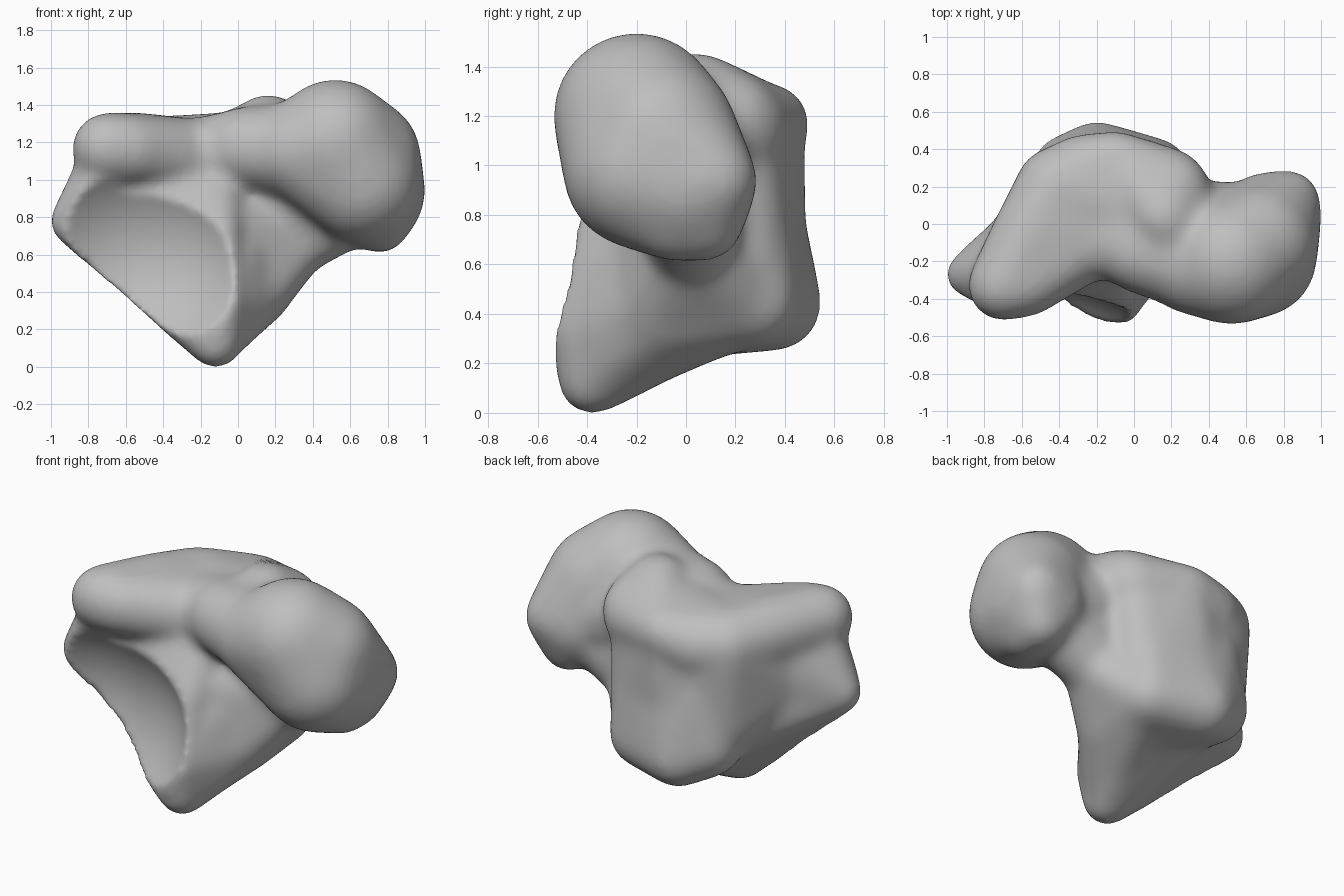
import bpy, bmesh
from mathutils import Vector

bone_mat = bpy.data.materials.new("bone_grey")
bone_mat.diffuse_color = (0.52, 0.52, 0.52, 1)


def add_hull(target, balls, grow=0.012):
    """Add the rounded convex hull of (x, y, z, radius) balls to a bmesh."""
    tmp = bmesh.new()
    for x, y, z, r in balls:
        ball = bmesh.new()
        bmesh.ops.create_icosphere(ball, subdivisions=3, radius=r + grow)
        for v in ball.verts:
            tmp.verts.new(v.co + Vector((x, y, z)))
        ball.free()
    bmesh.ops.convex_hull(tmp, input=tmp.verts[:])
    loose = [v for v in tmp.verts if not v.link_faces]
    bmesh.ops.delete(tmp, geom=loose, context='VERTS')
    bmesh.ops.recalc_face_normals(tmp, faces=tmp.faces[:])
    part = bpy.data.meshes.new("hull_part")
    tmp.to_mesh(part)
    tmp.free()
    target.from_mesh(part)
    bpy.data.meshes.remove(part)


bm = bmesh.new()

# rounded head
add_hull(bm, [(0.52, -0.2, 1.2, 0.33), (0.72, 0.0, 0.92, 0.27), (0.66, -0.18, 0.98, 0.31),
              (0.82, 0.11, 0.94, 0.17), (0.66, -0.11, 1.12, 0.31), (0.76, -0.05, 0.76, 0.14),
              (0.76, 0.08, 0.76, 0.14), (0.3, -0.23, 1.16, 0.24)])
# neck: broad upper bridge and the web below it
add_hull(bm, [(0.48, -0.02, 1.0, 0.24), (0.32, -0.22, 1.16, 0.24), (0.15, -0.02, 1.14, 0.24),
              (0.03, -0.15, 1.17, 0.21), (0.28, -0.05, 1.18, 0.22)])
add_hull(bm, [(0.05, -0.14, 1.17, 0.21), (-0.2, -0.05, 1.11, 0.21), (0.0, 0.1, 1.13, 0.21)])
add_hull(bm, [(0.6, 0.0, 0.83, 0.18), (0.34, 0.02, 0.68, 0.17), (0.05, 0.05, 0.65, 0.2),
              (0.0, 0.0, 1.0, 0.2), (0.4, -0.05, 1.0, 0.2)])
add_hull(bm, [(0.34, 0.02, 0.68, 0.15), (0.12, 0.23, 0.46, 0.18), (0.1, -0.1, 0.42, 0.18),
              (-0.05, -0.2, 0.75, 0.14), (0.05, 0.1, 0.9, 0.18)])
# right flank between the prong and the back bulge
add_hull(bm, [(0.1, -0.08, 0.41, 0.18), (0.12, 0.23, 0.46, 0.18), (-0.08, -0.41, 0.34, 0.11),
              (-0.1, -0.36, 0.15, 0.12), (0.02, -0.25, 0.62, 0.1)])
# saddle on top: back, hump and the lobe on the left
add_hull(bm, [(-0.1, 0.34, 1.17, 0.15), (-0.42, 0.2, 1.13, 0.2), (0.18, 0.2, 1.15, 0.2),
              (0.1, 0.05, 1.16, 0.2), (-0.2, -0.05, 1.11, 0.2), (-0.28, 0.29, 1.13, 0.18)])
add_hull(bm, [(0.16, 0.04, 1.27, 0.18), (0.2, 0.18, 1.17, 0.2), (-0.08, 0.32, 1.17, 0.15),
              (0.25, -0.08, 1.2, 0.2)])
add_hull(bm, [(-0.7, -0.33, 1.17, 0.18), (-0.58, -0.31, 1.16, 0.18), (-0.55, -0.05, 1.15, 0.2),
              (-0.42, 0.2, 1.13, 0.2), (-0.2, -0.05, 1.1, 0.21)])
# core and lower back bulge
add_hull(bm, [(-0.1, 0.29, 1.1, 0.18), (-0.42, 0.2, 1.1, 0.2), (0.15, 0.2, 1.1, 0.18),
              (-0.15, 0.3, 0.55, 0.18), (0.12, 0.24, 0.55, 0.18), (-0.4, 0.2, 0.65, 0.19),
              (-0.59, -0.1, 0.88, 0.18), (0.05, -0.1, 0.8, 0.15)])
add_hull(bm, [(-0.2, 0.36, 0.44, 0.18), (0.11, 0.27, 0.45, 0.18), (-0.35, 0.28, 0.52, 0.19),
              (-0.1, 0.2, 0.85, 0.25), (0.05, -0.15, 0.4, 0.18), (-0.3, 0.25, 0.85, 0.2),
              (0.1, 0.22, 0.85, 0.19)])
# front plate: left tip, bottom prong and right ridge
add_hull(bm, [(-0.9, -0.27, 0.77, 0.1), (-0.12, -0.38, 0.13, 0.13), (-0.09, -0.42, 0.34, 0.12),
              (-0.1, -0.33, 0.72, 0.11), (-0.12, -0.18, 0.92, 0.14), (-0.6, -0.12, 1.0, 0.18),
              (0.08, 0.1, 0.42, 0.17), (-0.25, 0.2, 0.5, 0.18)])
# filler joining the lobe to the left tip
add_hull(bm, [(-0.72, -0.28, 1.06, 0.14), (-0.9, -0.27, 0.78, 0.1), (-0.8, -0.36, 0.92, 0.08),
              (-0.6, -0.1, 0.9, 0.18)])

mesh = bpy.data.meshes.new("bone")
bm.to_mesh(mesh)
bm.free()
mesh.materials.append(bone_mat)
bone = bpy.data.objects.new("bone", mesh)
bpy.context.collection.objects.link(bone)

# ball that hollows out the front joint face
bpy.ops.mesh.primitive_ico_sphere_add(subdivisions=5, radius=0.77, location=(-0.56, -1.03, 0.58))
cutter = bpy.context.object
cutter.name = "joint_face_cutter"
cutter.scale.z = 0.9
cutter.hide_render = True
cutter.hide_set(True)


def remesh(size):
    m = bone.modifiers.new("remesh", 'REMESH')
    m.mode = 'VOXEL'
    m.voxel_size = size
    m.use_smooth_shade = True


def smooth(times):
    m = bone.modifiers.new("smooth", 'SMOOTH')
    m.factor = 0.5
    m.iterations = times


# fuse and soften the parts, hollow the joint face, soften its rim
remesh(0.02)
smooth(36)
cut = bone.modifiers.new("joint_face", 'BOOLEAN')
cut.operation = 'DIFFERENCE'
cut.object = cutter
remesh(0.02)
smooth(10)
